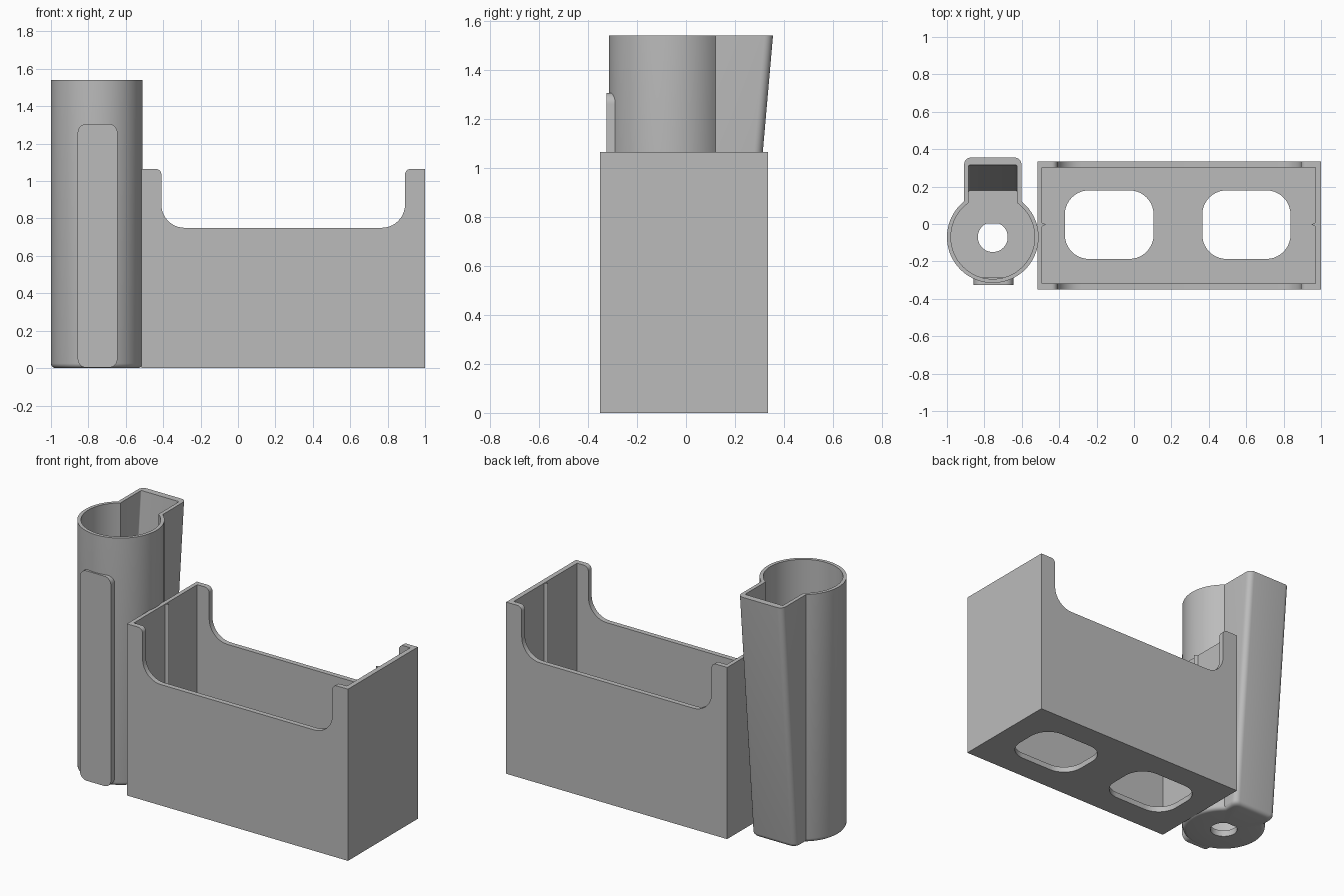
import bpy, bmesh
from math import pi, sin, cos, atan2, sqrt

if "Cube" in bpy.data.objects:
    bpy.data.objects.remove(bpy.data.objects["Cube"], do_unlink=True)

grey = bpy.data.materials.new("light grey plastic")
grey.use_nodes = True
COLOUR = (0.5, 0.5, 0.5, 1)
grey.diffuse_color = COLOUR
grey.node_tree.nodes["Principled BSDF"].inputs["Base Color"].default_value = COLOUR


def finish(name, bm):
    bmesh.ops.recalc_face_normals(bm, faces=bm.faces)
    mesh = bpy.data.meshes.new(name)
    bm.to_mesh(mesh)
    bm.free()
    mesh.materials.append(grey)
    obj = bpy.data.objects.new(name, mesh)
    bpy.context.collection.objects.link(obj)
    return obj


def smooth(obj):
    bpy.ops.object.select_all(action='DESELECT')
    obj.select_set(True)
    bpy.context.view_layer.objects.active = obj
    bpy.ops.object.shade_smooth_by_angle(angle=pi / 6)


def arc(cx, cy, r, a0, a1, n=10):
    """Points of an arc, angles in degrees."""
    angles = [(a0 + (a1 - a0) * i / n) * pi / 180 for i in range(n + 1)]
    return [(cx + r * cos(a), cy + r * sin(a)) for a in angles]


def rounded(x0, x1, y0, y1, r):
    return (arc(x1 - r, y1 - r, r, 0, 90) + arc(x0 + r, y1 - r, r, 90, 180)
            + arc(x0 + r, y0 + r, r, 180, 270) + arc(x1 - r, y0 + r, r, 270, 360))


def prism(name, pts, lo, hi, axis="z"):
    """Extrude a 2D outline along z, or an xz outline along y."""
    bm = bmesh.new()
    place = (lambda a, b, c: (a, b, c)) if axis == "z" else (lambda a, b, c: (a, c, b))
    rings = [[bm.verts.new(place(a, b, c)) for a, b in pts] for c in (lo, hi)]
    for ring in rings:
        bm.faces.new(ring)
    for i in range(len(pts)):
        j = (i + 1) % len(pts)
        bm.faces.new((rings[0][i], rings[0][j], rings[1][j], rings[1][i]))
    return finish(name, bm)


def rect(x0, x1, y0, y1):
    return [(x0, y0), (x1, y0), (x1, y1), (x0, y1)]


def carve(obj, cutters):
    """Subtract the cutters, bake the result and drop the cutters."""
    for c in cutters:
        mod = obj.modifiers.new(c.name, 'BOOLEAN')
        mod.operation, mod.object, mod.solver = 'DIFFERENCE', c, 'EXACT'
    bpy.context.view_layer.update()
    baked = bpy.data.meshes.new_from_object(
        obj.evaluated_get(bpy.context.evaluated_depsgraph_get()))
    obj.modifiers.clear()
    obj.data = baked
    for c in cutters:
        bpy.data.objects.remove(c, do_unlink=True)


# Open tray with a lowered front and back and two floor openings
X0, X1, Y0, Y1, H = -0.517, 1.0, -0.35, 0.335, 1.065
IX0, IX1 = X0 + 0.025, X1 - 0.03
tray = prism("tray", rect(X0, X1, Y0, Y1), 0, H)
L, R, LOW, BIG, LIP = -0.41, 0.893, 0.75, 0.125, 0.03
notch = ([(L - LIP, H + 0.1)] + arc(L - LIP, H - LIP, LIP, 90, 0)
         + arc(L + BIG, LOW + BIG, BIG, 180, 270) + arc(R - BIG, LOW + BIG, BIG, 270, 360)
         + arc(R + LIP, H - LIP, LIP, 180, 90) + [(R + LIP, H + 0.1)])
carve(tray, [
    prism("cavity_cutter", rect(IX0, IX1, Y0 + 0.032, Y1 - 0.032), 0.035, H + 0.1),
    prism("notch_cutter", notch, Y0 - 0.1, Y1 + 0.1, "y"),
    prism("left_opening_cutter", rounded(0.365, 0.837, -0.187, 0.18, 0.13), -0.1, 0.2),
    prism("right_opening_cutter", rounded(-0.37, 0.105, -0.187, 0.18, 0.13), -0.1, 0.2),
])
smooth(tray)

# Thin guide ridges inside the tray ends
for name, x, d in (("right_ridge", IX0, 1), ("left_ridge", IX1, -1)):
    prism(name, [(x - 0.01 * d, -0.018), (x + 0.022 * d, -0.003), (x - 0.01 * d, 0.012)],
          0.03, H - 0.002)

# Tube with a rear channel that widens towards the top
CX, CY, TOP, FLOOR = -0.755, -0.07, 1.54, 0.04


def tube_ring(radius, half, back, corner):
    """Keyhole outline: round tube joined to a rounded channel at the back."""
    yj = sqrt(radius ** 2 - half ** 2)
    a = atan2(yj, half) * 180 / pi
    b = back - CY
    pts = (arc(0, 0, radius, 180 - a, 360 + a, 64)
           + arc(half - corner, b - corner, corner, 0, 90, 6)
           + arc(corner - half, b - corner, corner, 90, 180, 6))
    return [(CX + x, CY + y) for x, y in pts]


def back_at(z):
    return 0.22 + 0.135 * z / TOP


def hole_ring(outline, r=0.08):
    angles = [atan2(y - CY, x - CX) for x, y in outline]
    return [(CX + r * cos(a), CY + r * sin(a)) for a in angles]


inner = tube_ring(0.224, 0.13, back_at(FLOOR) - 0.045, 0.008)
levels = []
for k in range(5):
    a = k * pi / 8
    inset, z = 0.025 * (1 - sin(a)), 0.025 * (1 - cos(a))
    levels.append((tube_ring(0.245 - inset, 0.153 - inset, back_at(z) - inset, 0.035), z))
levels += [
    (tube_ring(0.245, 0.153, back_at(TOP), 0.035), TOP),
    (tube_ring(0.224, 0.13, back_at(TOP) - 0.04, 0.008), TOP),
    (inner, FLOOR),
    (hole_ring(inner), FLOOR),
    (hole_ring(inner), 0),
]
bm = bmesh.new()
rings = [[bm.verts.new((x, y, z)) for x, y in pts] for pts, z in levels]
for k, ring in enumerate(rings):
    nxt = rings[(k + 1) % len(rings)]
    for i in range(len(ring)):
        j = (i + 1) % len(ring)
        bm.faces.new((ring[i], ring[j], nxt[j], nxt[i]))
smooth(finish("tube_holder", bm))

# Flat mounting pad on the front of the tube
smooth(prism("front_pad", rounded(-0.857, -0.645, 0.003, 1.305, 0.045), -0.325, -0.285, "y"))
